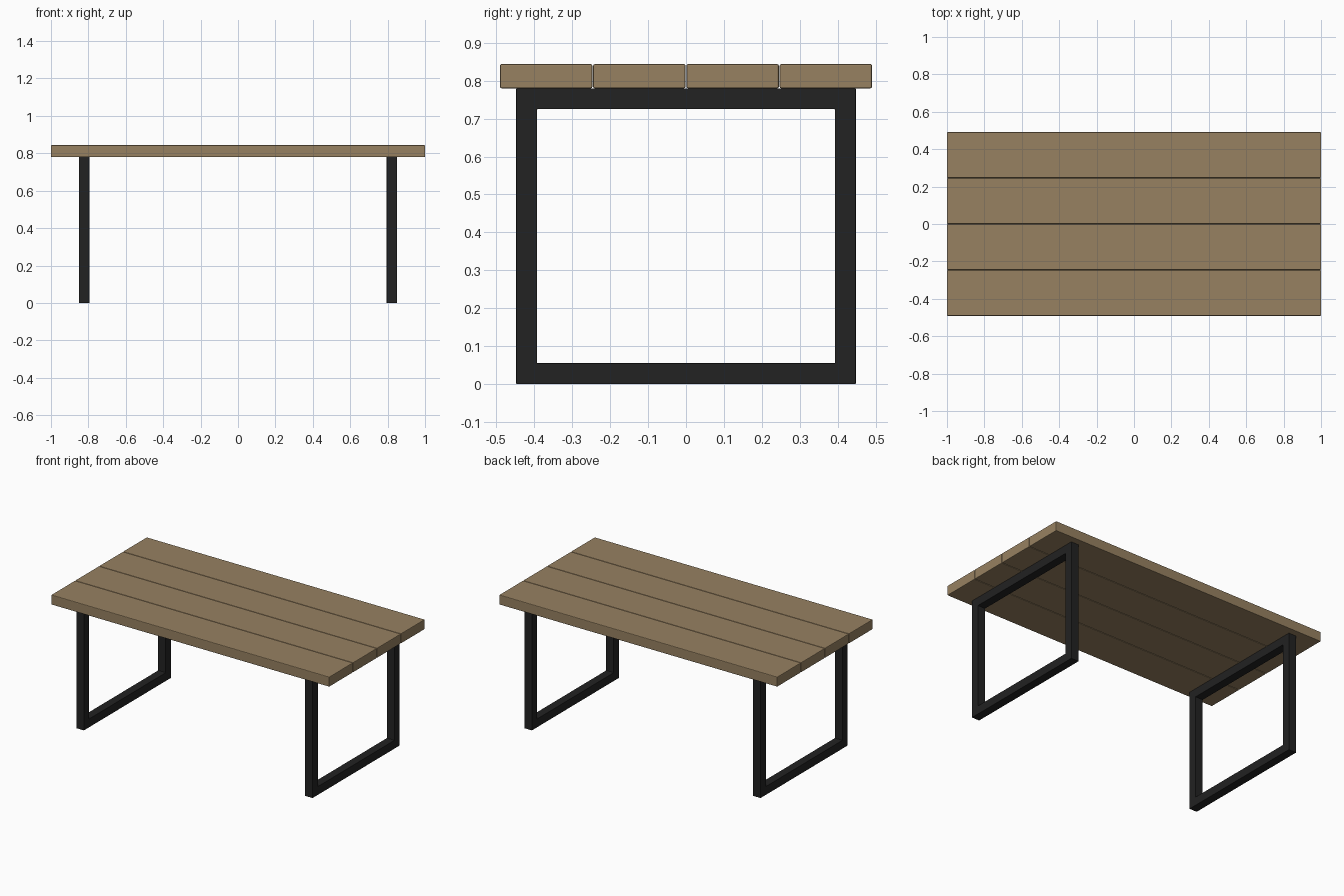
import bpy, bmesh

if "Cube" in bpy.data.objects:
    bpy.data.objects.remove(bpy.data.objects["Cube"])

def material(name, rgb):
    m = bpy.data.materials.new(name)
    m.diffuse_color = (*rgb, 1)
    m.use_nodes = True
    m.node_tree.nodes["Principled BSDF"].inputs["Base Color"].default_value = m.diffuse_color
    return m

wood = material("oak wood", (0.31, 0.22, 0.12))
metal = material("black metal", (0.016, 0.016, 0.016))

def finish(name, bm, mat, bevel):
    bmesh.ops.recalc_face_normals(bm, faces=bm.faces)
    me = bpy.data.meshes.new(name)
    bm.to_mesh(me)
    bm.free()
    me.materials.append(mat)
    ob = bpy.data.objects.new(name, me)
    bpy.context.collection.objects.link(ob)
    mod = ob.modifiers.new("soft edges", 'BEVEL')
    mod.width = bevel
    mod.segments = 2
    return ob

# Four tabletop planks with narrow gaps
Z0, Z1, PITCH, WIDTH = 0.78, 0.844, 0.246, 0.2435
for i in range(4):
    bm = bmesh.new()
    bmesh.ops.create_cube(bm, size=1)
    bmesh.ops.scale(bm, vec=(2, WIDTH, Z1 - Z0), verts=bm.verts)
    bmesh.ops.translate(bm, vec=(0, (i - 1.5) * PITCH, (Z0 + Z1) / 2), verts=bm.verts)
    finish(f"tabletop_plank_{i + 1}", bm, wood, 0.004)

# Rectangular tube leg frames: mitred square section swept round a loop
HALF, TUBE, X_OUT = 0.448, 0.055, 0.85
for side, name in ((-1, "left_leg_frame"), (1, "right_leg_frame")):
    bm = bmesh.new()
    rings = []
    for sy, top in ((-1, 0), (1, 0), (1, 1), (-1, 1)):
        ring = []
        for x, inset in ((X_OUT, 0), (X_OUT, TUBE), (X_OUT - TUBE, TUBE), (X_OUT - TUBE, 0)):
            z = Z0 - inset if top else inset
            ring.append(bm.verts.new((side * x, sy * (HALF - inset), z)))
        rings.append(ring)
    for i in range(4):
        a, b = rings[i], rings[(i + 1) % 4]
        for j in range(4):
            k = (j + 1) % 4
            bm.faces.new((a[j], a[k], b[k], b[j]))
    finish(name, bm, metal, 0.0015)
